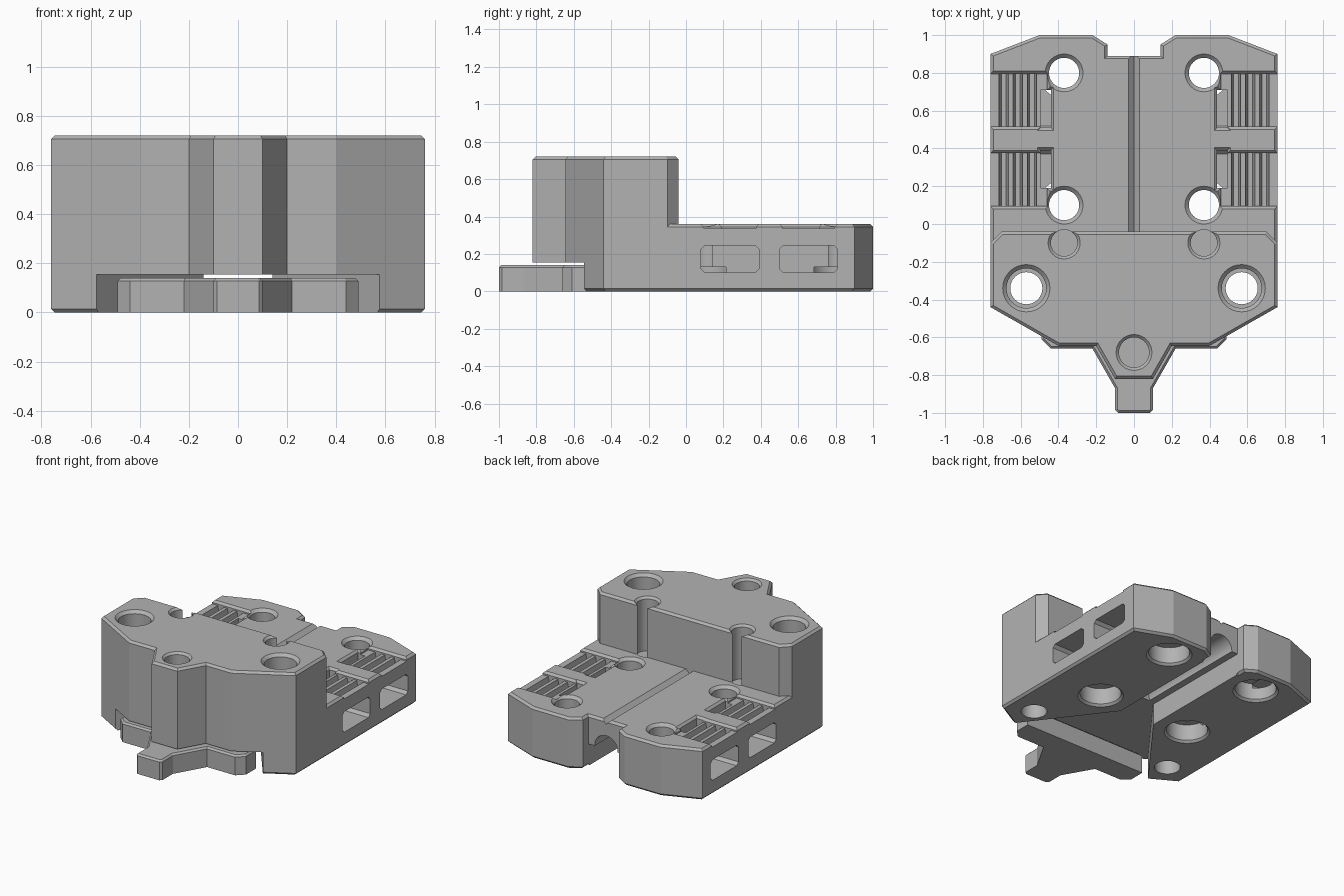
import bpy, bmesh, math
from mathutils import Vector

cube = bpy.data.objects.get("Cube")
if cube:
    bpy.data.objects.remove(cube)

grey = bpy.data.materials.new("plain grey")
grey.use_nodes = True
colour = (0.45, 0.45, 0.45, 1)
grey.diffuse_color = colour
grey.node_tree.nodes["Principled BSDF"].inputs["Base Color"].default_value = colour


def mirrored(half):
    """Close a right-hand outline (front to back) into a symmetric one."""
    return half + [(-x, y) for x, y in reversed(half)]


def circle(x, y, r, n=32):
    return [(x + r * math.cos(2 * math.pi * i / n),
             y + r * math.sin(2 * math.pi * i / n)) for i in range(n)]


def rect(u0, u1, v0, v1, c=0.0):
    if not c:
        return [(u0, v0), (u1, v0), (u1, v1), (u0, v1)]
    return [(u0 + c, v0), (u1 - c, v0), (u1, v0 + c), (u1, v1 - c),
            (u1 - c, v1), (u0 + c, v1), (u0, v1 - c), (u0, v0 + c)]


def inset(outline, d):
    """Move every side of a counter-clockwise outline inwards by d."""
    pts = [Vector(p) for p in outline]
    out = []
    for i, p in enumerate(pts):
        a = (p - pts[i - 1]).normalized()
        b = (pts[(i + 1) % len(pts)] - p).normalized()
        na, nb = Vector((-a.y, a.x)), Vector((-b.y, b.x))
        out.append(p + (na + nb) * (d / (1 + na.dot(nb))))
    return out


def prism(name, outline, levels, axis="z"):
    """Stack inset copies of an outline along an axis; levels are (height, inset)."""
    place = {"x": lambda u, v, w: (w, u, v),
             "y": lambda u, v, w: (v, w, u),
             "z": lambda u, v, w: (u, v, w)}[axis]
    bm = bmesh.new()
    loops = [[bm.verts.new(place(p.x, p.y, w)) for p in inset(outline, d)]
             for w, d in levels]
    n = len(outline)
    bm.faces.new(loops[0][::-1])
    bm.faces.new(loops[-1])
    for low, high in zip(loops, loops[1:]):
        for i in range(n):
            j = (i + 1) % n
            bm.faces.new((low[i], low[j], high[j], high[i]))
    bmesh.ops.recalc_face_normals(bm, faces=bm.faces)
    mesh = bpy.data.meshes.new(name)
    bm.to_mesh(mesh)
    bm.free()
    mesh.materials.append(grey)
    ob = bpy.data.objects.new(name, mesh)
    bpy.context.collection.objects.link(ob)
    return ob


def combine(target, tool, operation="DIFFERENCE"):
    mod = target.modifiers.new("combine", "BOOLEAN")
    mod.operation, mod.solver, mod.object = operation, "EXACT", tool
    bpy.context.view_layer.objects.active = target
    bpy.ops.object.modifier_apply(modifier=mod.name)
    bpy.data.objects.remove(tool)


def cut(outline, levels, axis="z"):
    combine(body, prism("cutter", outline, levels, axis))


# Low rear deck and tall front block, joined into one body
BOTTOM = [(0, 0.015), (0.015, 0)]
deck = mirrored([(0.76, -0.3), (0.76, 0.9), (0.5, 1.0), (0.22, 1.0),
                 (0.14, 0.95), (0.14, 0.89)])
block = mirrored([(0.1, -0.82), (0.2, -0.645), (0.4, -0.645), (0.76, -0.44),
                  (0.76, -0.1), (0.7, -0.04)])
body = prism("body", deck, BOTTOM + [(0.345, 0), (0.36, 0.015)])
combine(body, prism("block", block, BOTTOM + [(0.705, 0), (0.72, 0.015)]), "UNION")

# Underside channel that widens into the latch recess, and its spring bore
channel = mirrored([(0.58, -1.1), (0.58, -0.55), (0.14, 0.03), (0.14, 1.1)])
cut(channel, [(-0.1, 0), (0.155, 0)])
cut(circle(0.16, 0, 0.09), [(0.05, 0), (1.1, 0)], "y")

# Shallow V groove along the deck
cut([(0.33, 0), (0.37, 0.04), (0.37, -0.04)], [(-0.04, 0), (1.1, 0)], "y")

# Blind pin hole in the nose
cut(circle(0, -0.68, 0.08), [(0.2, 0), (0.705, 0), (0.74, -0.035)])

for s in (1, -1):
    # Corner holes with a wide upper bore
    cut(circle(s * 0.57, -0.34, 0.085),
        [(-0.1, 0), (0.1, 0), (0.1, -0.02), (0.7, -0.02), (0.74, -0.06)])
    # Half-open access bores in the rear wall of the block
    cut(circle(s * 0.37, -0.1, 0.07), [(0.34, 0), (0.705, 0), (0.74, -0.035)])

    for hole_y, y0, pocket_y in ((0.8, 0.5, 0.51), (0.1, 0.08, 0.19)):
        # Ribbed grip recess with chamfered rim
        y1 = y0 + 0.31
        xs = sorted((s * 0.46, s * 0.9))
        cut(rect(*xs, y0 + 0.015, y1 - 0.015),
            [(0.335, 0), (0.345, 0), (0.375, -0.03)])
        for x in (0.54, 0.615, 0.69):
            x *= s
            cut([(0.27, x - 0.012), (0.36, x - 0.03), (0.36, x + 0.03), (0.27, x + 0.012)][::-1],
                [(y0 + 0.015, 0), (y1 - 0.015, 0)], "y")
        # Side window and the pocket that opens into it
        cut(rect(y0, y1, 0.1, 0.245, 0.02),
            [(w, 0) for w in sorted((s * 0.44, s * 0.9))], "x")
        xs = sorted((s * 0.44, s * 0.495))
        cut(rect(*xs, pocket_y, pocket_y + 0.2), [(0.12, 0), (0.345, 0), (0.375, -0.03)])
        # Screw hole with counterbore underneath
        cut(circle(s * 0.37, hole_y, 0.08), [(-0.1, 0), (0.34, 0), (0.38, -0.04)])
        cut(circle(s * 0.37, hole_y, 0.135), [(-0.02, -0.035), (0.015, 0), (0.13, 0)])

# Sliding latch at the front
latch = prism("latch", mirrored([(0.085, -1.0), (0.1, -0.985), (0.1, -0.87),
                                 (0.22, -0.66), (0.44, -0.66), (0.49, -0.61),
                                 (0.49, -0.5)]),
              [(0, 0), (0.128, 0), (0.14, 0.012)])

bpy.ops.object.select_all(action="DESELECT")
for ob in (body, latch):
    ob.select_set(True)
bpy.context.view_layer.objects.active = body
bpy.ops.object.shade_smooth_by_angle(angle=math.radians(15))
